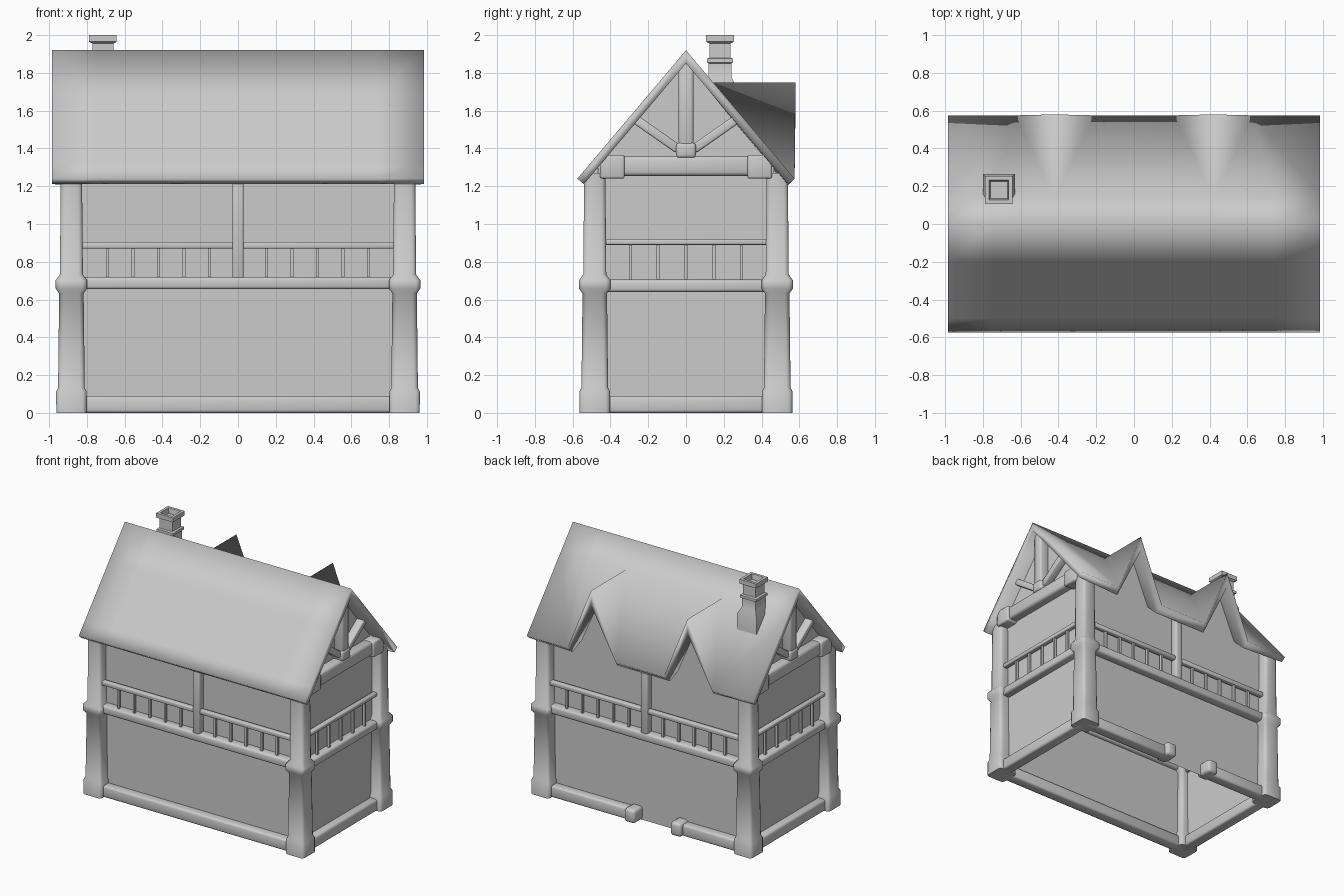
import bpy, bmesh, math
from mathutils import Vector, Matrix

cube = bpy.data.objects.get("Cube")
if cube:
    bpy.data.objects.remove(cube, do_unlink=True)

grey = bpy.data.materials.new("plain grey")
grey.use_nodes = True
grey.diffuse_color = (0.6, 0.6, 0.6, 1)
grey.node_tree.nodes["Principled BSDF"].inputs["Base Color"].default_value = (0.6, 0.6, 0.6, 1)

SIDES = (-1, 1)
RIDGE, EAVE, OVER, END = 1.92, 1.24, 0.575, 0.985
SLOPE = (RIDGE - EAVE) / OVER
POST_X, POST_Y = 0.882, 0.483
WALL_X, WALL_Y = 0.87, 0.465


def finish(bm, name, angle=50):
    mesh = bpy.data.meshes.new(name)
    bm.to_mesh(mesh)
    bm.free()
    ob = bpy.data.objects.new(name, mesh)
    bpy.context.collection.objects.link(ob)
    mesh.materials.append(grey)
    bpy.ops.object.select_all(action="DESELECT")
    ob.select_set(True)
    bpy.context.view_layer.objects.active = ob
    bpy.ops.object.shade_smooth_by_angle(angle=math.radians(angle))
    return ob


def add_box(bm, lo, hi, bevel=0.0, matrix=None):
    """Box between two corners, optionally with chamfered edges."""
    lo, hi = Vector(lo), Vector(hi)
    m = Matrix.Translation((lo + hi) / 2) @ Matrix.Diagonal((*(hi - lo), 1))
    verts = bmesh.ops.create_cube(bm, size=1, matrix=(matrix or Matrix()) @ m)["verts"]
    if bevel:
        edges = {e for v in verts for e in v.link_edges}
        bmesh.ops.bevel(bm, geom=list(edges), offset=bevel, segments=2,
                        profile=0.5, affect="EDGES")


def add_stack(bm, x, y, rings, cap=True):
    """Square tower: rings of (half width, z) joined by quads."""
    loops = [[bm.verts.new((x + a * h, y + b * h, z))
              for a, b in ((-1, -1), (1, -1), (1, 1), (-1, 1))] for h, z in rings]
    for low, high in zip(loops, loops[1:]):
        for i in range(4):
            j = (i + 1) % 4
            bm.faces.new((low[i], low[j], high[j], high[i]))
    if cap:
        bm.faces.new(loops[0][::-1])
        bm.faces.new(loops[-1])


def add_sheet(bm, polygons):
    for poly in polygons:
        bm.faces.new([bm.verts.new(p) for p in poly])
    bmesh.ops.remove_doubles(bm, verts=bm.verts, dist=1e-4)


# Corner posts: foot block, tapered lower shaft, collar, upper shaft
for sx in SIDES:
    for sy in SIDES:
        bm = bmesh.new()
        add_stack(bm, sx * POST_X, sy * POST_Y,
                  [(0.08, 0), (0.08, 0.115), (0.07, 0.135), (0.064, 0.63), (0.082, 0.655),
                   (0.082, 0.705), (0.06, 0.735), (0.056, 1.27)])
        upright = [e for e in bm.edges if abs((e.verts[0].co - e.verts[1].co).z) > 0.001]
        bmesh.ops.bevel(bm, geom=upright, offset=0.022, segments=2, profile=0.5,
                        affect="EDGES")
        finish(bm, f"corner_post_{'left' if sx > 0 else 'right'}_{'back' if sy > 0 else 'front'}")

# Thin walls, open below, with gable ends and dormer infill
bm = bmesh.new()
top = RIDGE - 0.06
wall_top = top - SLOPE * WALL_Y
polys = []
for s in SIDES:
    polys.append([(-WALL_X, s * WALL_Y, 0), (WALL_X, s * WALL_Y, 0),
                  (WALL_X, s * WALL_Y, wall_top), (-WALL_X, s * WALL_Y, wall_top)])
    polys.append([(s * WALL_X, -WALL_Y, 0), (s * WALL_X, WALL_Y, 0),
                  (s * WALL_X, WALL_Y, wall_top), (s * WALL_X, 0, top),
                  (s * WALL_X, -WALL_Y, wall_top)])
add_sheet(bm, polys)
bmesh.ops.recalc_face_normals(bm, faces=bm.faces)
for s in SIDES:
    bm.faces.new([bm.verts.new((s * 0.42 + dx, WALL_Y, z))
                  for dx, z in ((0.17, wall_top), (-0.17, wall_top), (0, 1.68))])
finish(bm, "walls")

# Horizontal beams: sill and floor beams on all sides
bm = bmesh.new()
for s in SIDES:
    for lo, hi in ((0, 0.09), (0.655, 0.72)):
        y0, y1 = sorted((s * 0.44, s * 0.53))
        if s > 0 and lo == 0:
            # the back sill stops at the doorway, with a block on each end
            for a, b in ((-POST_X, -0.3), (0.1, POST_X)):
                add_box(bm, (a, y0, lo), (b, y1, hi), 0.015)
            for x in (-0.3, 0.1):
                add_box(bm, (x - 0.045, 0.425, 0), (x + 0.045, 0.565, 0.105), 0.02)
        else:
            add_box(bm, (-POST_X, y0, lo), (POST_X, y1, hi), 0.015)
    for lo, hi in ((0, 0.09), (0.64, 0.705)):
        x0, x1 = sorted((s * 0.84, s * 0.93))
        add_box(bm, (x0, -POST_Y, lo), (x1, POST_Y, hi), 0.015)
finish(bm, "beams")

# Railings with balusters, and a middle post on the long sides
bm = bmesh.new()
for s in SIDES:
    y = s * 0.495
    add_box(bm, (-0.03, y - 0.03, 0.7), (0.03, y + 0.03, 1.3), 0.01)
    for t in SIDES:
        x0, x1 = sorted((t * 0.025, t * 0.84))
        add_box(bm, (x0, y - 0.02, 0.87), (x1, y + 0.02, 0.905), 0.007)
        for i in range(5):
            x = t * (0.15 + 0.135 * i)
            add_box(bm, (x - 0.008, y - 0.01, 0.7), (x + 0.008, y + 0.01, 0.88))
    x = s * 0.895
    add_box(bm, (x - 0.02, -0.44, 0.89), (x + 0.02, 0.44, 0.92), 0.007)
    for i in range(5):
        y = (i - 2) * 0.147
        add_box(bm, (x - 0.01, y - 0.008, 0.69), (x + 0.01, y + 0.008, 0.9))
finish(bm, "railings")

# Gable trusses: tie beam, end blocks, king post and diagonal braces
for s in SIDES:
    bm = bmesh.new()
    x0, x1 = sorted((s * 0.85, s * 0.94))
    add_box(bm, (x0, -0.4, 1.255), (x1, 0.4, 1.36), 0.02)
    add_box(bm, (x0, -0.04, 1.36), (x1, 0.04, 1.85), 0.015)
    add_box(bm, (x0 - 0.008, -0.052, 1.35), (x1 + 0.008, 0.052, 1.43), 0.015)
    for t in SIDES:
        y0, y1 = sorted((t * 0.325, t * 0.455))
        add_box(bm, (x0 - 0.015, y0, 1.24), (x1 + 0.015, y1, 1.365), 0.012)
        turn = Matrix.Translation((0, t * 0.04, 1.395)) @ Matrix.Rotation(t * math.radians(35), 4, "X")
        y0, y1 = sorted((0, t * 0.29))
        add_box(bm, (x0 + 0.01, y0, -0.024), (x1 - 0.01, y1, 0.024), 0.01, turn)
    finish(bm, f"gable_truss_{'left' if s > 0 else 'right'}")

# Roof sheet: gable roof with two steep dormers running out over the back eave
DORMER, HALF, PEAK = 0.42, 0.21, 1.75
start = (RIDGE - PEAK) / SLOPE
columns = (-END, -0.74, -DORMER, DORMER, 0.74, END)
rows = (-OVER, -0.5, -0.2, 0, start)


def on_roof(x, y):
    return (x, y, RIDGE - SLOPE * abs(y))


polys = [[on_roof(a, c), on_roof(b, c), on_roof(b, d), on_roof(a, d)]
         for a, b in zip(columns, columns[1:]) for c, d in zip(rows, rows[1:])]
for s in SIDES:
    valley, peak = on_roof(s * DORMER, start), (s * DORMER, OVER + 0.005, PEAK)
    outer, inner = on_roof(s * (DORMER + HALF), OVER), on_roof(s * (DORMER - HALF), OVER)
    side = on_roof(s * 0.74, start)
    faces = [[on_roof(s * END, start), on_roof(s * END, OVER), outer, side],
             [side, outer, valley], [valley, outer, peak], [valley, peak, inner]]
    polys += faces
polys.append([on_roof(x, y) for x, y in ((DORMER, start), (DORMER - HALF, OVER),
                                         (HALF - DORMER, OVER), (-DORMER, start))])
bm = bmesh.new()
add_sheet(bm, polys)
bm.normal_update()
for f in bm.faces:
    if f.normal.z < 0:
        f.normal_flip()
roof = finish(bm, "roof", 110)
solid = roof.modifiers.new("thickness", "SOLIDIFY")
solid.thickness = 0.045
solid.offset = -1
solid.use_even_offset = True

# Chimney with flared base, band and hollow cap
bm = bmesh.new()
add_stack(bm, -0.715, 0.18,
          [(0.085, 1.55), (0.085, 1.73), (0.06, 1.78), (0.06, 1.85), (0.07, 1.855),
           (0.07, 1.875), (0.055, 1.88), (0.055, 1.955), (0.073, 1.965), (0.073, 2.0),
           (0.052, 2.0), (0.045, 1.96)])
finish(bm, "chimney", 30)
